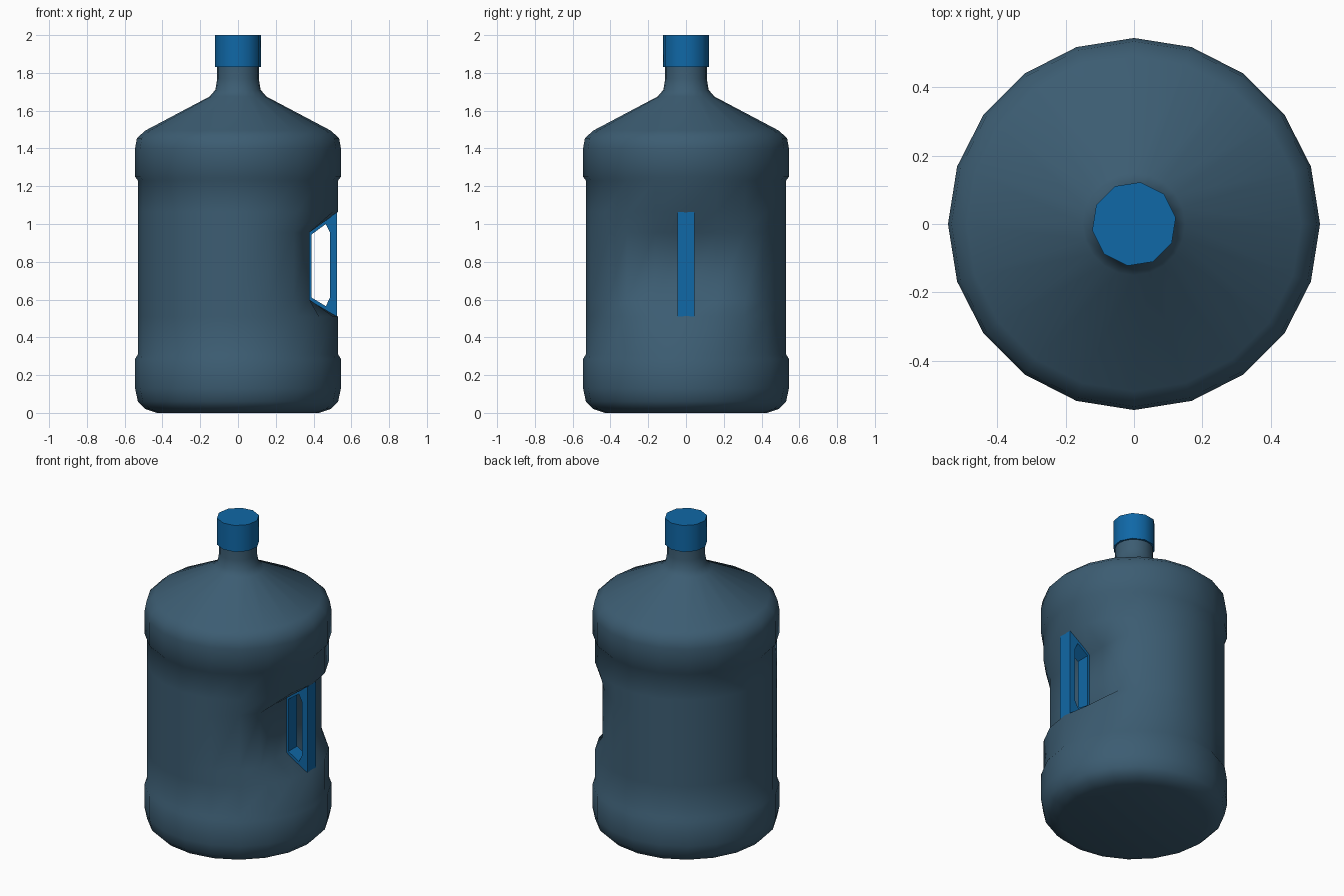
import bpy, bmesh, math

if "Cube" in bpy.data.objects:
    bpy.data.objects.remove(bpy.data.objects["Cube"])


def material(name, rgb):
    m = bpy.data.materials.new(name)
    m.diffuse_color = (*rgb, 1)
    m.use_nodes = True
    m.node_tree.nodes["Principled BSDF"].inputs["Base Color"].default_value = m.diffuse_color
    return m


slate = material("slate blue plastic", (0.045, 0.108, 0.168))
blue = material("bright blue plastic", (0.005, 0.138, 0.385))


def finish(name, bm, mat, angle):
    bmesh.ops.recalc_face_normals(bm, faces=bm.faces)
    mesh = bpy.data.meshes.new(name)
    bm.to_mesh(mesh)
    bm.free()
    mesh.materials.append(mat)
    ob = bpy.data.objects.new(name, mesh)
    bpy.context.collection.objects.link(ob)
    bpy.ops.object.select_all(action='DESELECT')
    ob.select_set(True)
    bpy.context.view_layer.objects.active = ob
    bpy.ops.object.shade_smooth_by_angle(angle=math.radians(angle))
    return ob


def lathe(profile, sides, turn=0.0):
    """Closed solid of revolution from (radius, height) points."""
    bm = bmesh.new()
    rings = []
    for r, z in profile:
        angles = [turn + 2 * math.pi * i / sides for i in range(sides)]
        rings.append([bm.verts.new((r * math.cos(a), r * math.sin(a), z)) for a in angles])
    for lo, hi in zip(rings, rings[1:]):
        for i in range(sides):
            j = (i + 1) % sides
            bm.faces.new((lo[i], lo[j], hi[j], hi[i]))
    bm.faces.new(rings[0][::-1])
    bm.faces.new(rings[-1])
    return bm


# Bottle body, from the base up to the neck
body = lathe([(0.43, 0.0), (0.49, 0.02), (0.53, 0.06), (0.545, 0.13), (0.545, 0.285),
              (0.53, 0.31), (0.53, 0.51), (0.53, 0.6), (0.53, 0.955), (0.53, 1.065),
              (0.53, 1.23), (0.545, 1.25), (0.545, 1.40), (0.535, 1.455), (0.49, 1.495),
              (0.15, 1.675), (0.12, 1.71), (0.11, 1.77), (0.11, 1.85)], 20)

# Grip recess on the +x side: push the wall in behind the handle
for v in body.verts:
    if 0.55 < v.co.z < 1.0:
        if v.co.x > 0.4:
            v.co.x = 0.378
        elif v.co.x > 0.3:
            v.co.x *= 0.95
            v.co.y *= 0.95
finish("bottle_body", body, slate, 60)

# Screw cap
finish("cap", lathe([(0.124, 1.83), (0.124, 2.0)], 10, math.radians(9)), blue, 40)

# Handle: a frame bridging the recess, with a six-sided opening
outer = [(0.372, 0.60), (0.372, 0.955), (0.47, 1.025), (0.525, 1.063), (0.525, 0.51), (0.47, 0.54)]
inner = [(0.39, 0.61), (0.39, 0.945), (0.465, 1.0), (0.487, 0.955), (0.487, 0.61), (0.465, 0.565)]
bm = bmesh.new()
loops = [[bm.verts.new((x, y, z)) for x, z in pts]
         for pts, y in ((outer, -0.045), (inner, -0.045), (inner, 0.045), (outer, 0.045))]
for k in range(4):
    a, b = loops[k], loops[(k + 1) % 4]
    for i in range(6):
        j = (i + 1) % 6
        bm.faces.new((a[i], a[j], b[j], b[i]))
finish("handle", bm, blue, 30)
